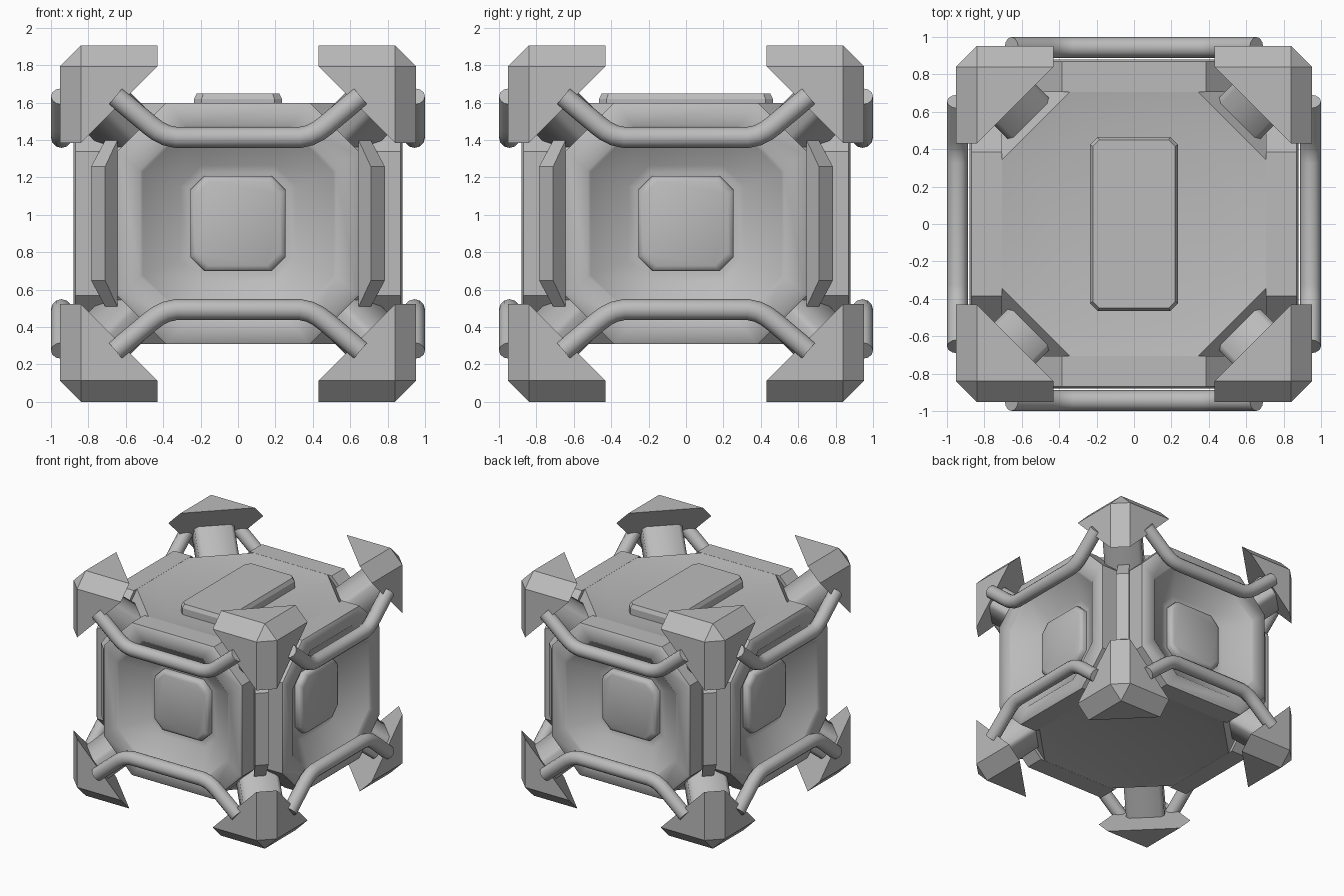
import bpy, bmesh, math
from itertools import permutations, product
from mathutils import Matrix, Vector

cube = bpy.data.objects.get("Cube")
if cube:
    bpy.data.objects.remove(cube)

MID = 0.953  # height of the centre
grey = bpy.data.materials.new("plain grey")
grey.use_nodes = True
grey.diffuse_color = (0.5, 0.5, 0.5, 1)
grey.node_tree.nodes["Principled BSDF"].inputs["Base Color"].default_value = (0.5, 0.5, 0.5, 1)


def finish(obj, smooth=None):
    obj.data.materials.append(grey)
    obj.matrix_world = Matrix.Translation((0, 0, MID))
    if smooth:
        bpy.ops.object.select_all(action='DESELECT')
        obj.select_set(True)
        bpy.context.view_layer.objects.active = obj
        bpy.ops.object.shade_smooth_by_angle(angle=math.radians(smooth))


def to_object(name, bm, smooth=None):
    bmesh.ops.recalc_face_normals(bm, faces=bm.faces)
    mesh = bpy.data.meshes.new(name)
    bm.to_mesh(mesh)
    bm.free()
    obj = bpy.data.objects.new(name, mesh)
    bpy.context.collection.objects.link(obj)
    finish(obj, smooth)


def hull(points):
    bm = bmesh.new()
    for p in points:
        bm.verts.new(p)
    bmesh.ops.convex_hull(bm, input=bm.verts)
    bmesh.ops.dissolve_limit(bm, angle_limit=0.01, verts=bm.verts, edges=bm.edges)
    return bm


def outline(hx, hy, cut):
    """Rectangle outline with chamfered corners."""
    return [(hx, cut - hy), (hx, hy - cut), (hx - cut, hy), (cut - hx, hy),
            (-hx, hy - cut), (-hx, cut - hy), (cut - hx, -hy), (hx - cut, -hy)]


def loft(rings, matrix):
    """Bridge chamfered rings (half width, half height, cut, level), closing both ends."""
    bm = bmesh.new()
    loops = [[bm.verts.new(matrix @ Vector((x, y, level))) for x, y in outline(hx, hy, cut)]
             for hx, hy, cut, level in rings]
    for a, b in zip(loops, loops[1:]):
        for i in range(8):
            j = (i + 1) % 8
            bm.faces.new((a[i], a[j], b[j], b[i]))
    bm.faces.new(loops[0])
    bm.faces.new(loops[-1])
    return bm


# Core block with cut corners and shallow dishes above and below
half, flat, cut_sum = 0.71, 0.645, 1.695
low = cut_sum - 2 * half
inner = cut_sum - half - flat
points = []
for sx, sy, sz in product((-1, 1), repeat=3):
    for x, y, z in ((half, half, low), (half, inner, flat), (inner, half, flat)):
        points.append((sx * x, sy * y, sz * z))
core = hull(points)
core.normal_update()
ends = [f for f in core.faces if abs(f.normal.z) > 0.99]
bmesh.ops.inset_individual(core, faces=ends, thickness=0.2, depth=-0.035)
to_object("core", core, 35)

# Beams along the upright edges, with a groove on each flank
for k, (sx, sy) in enumerate(product((-1, 1), repeat=2)):
    section = ((0.71, 0.645), (0.785, 0.71), (0.71, 0.785), (0.645, 0.71))
    beam = hull([(sx * x, sy * y, s * (1.8 - x - y)) for x, y in section for s in (-1, 1)])
    to_object(f"edge_beam_{k}", beam)

# Dished frame, raised pad and two guard rails on every side
frame_rings = [(0.645, 0.645, 0.26, 0.705), (0.645, 0.645, 0.26, 0.87),
               (0.635, 0.635, 0.265, 0.88), (0.525, 0.525, 0.24, 0.88), (0.51, 0.51, 0.235, 0.865),
               (0.31, 0.31, 0.11, 0.725), (0.27, 0.27, 0.08, 0.715)]
pad_rings = [(0.255, 0.255, 0.075, 0.7), (0.255, 0.255, 0.075, 0.745),
             (0.247, 0.247, 0.075, 0.762), (0.225, 0.225, 0.07, 0.772)]
rail_half = [(0.655, 0.68), (0.47, 0.525), (0.43, 0.495), (0.385, 0.472), (0.33, 0.46)]
rail_path = [(-x, z) for x, z in rail_half] + rail_half[::-1]
for k, side in enumerate(("front", "left", "back", "right")):
    turn = Matrix.Rotation(k * math.pi / 2, 4, 'Z')
    upright = turn @ Matrix.Rotation(math.pi / 2, 4, 'X')
    to_object(side + "_frame", loft(frame_rings, upright), 42)
    to_object(side + "_pad", loft(pad_rings, upright), 50)
    for level, s in (("upper", 1), ("lower", -1)):
        curve = bpy.data.curves.new("rail", 'CURVE')
        curve.dimensions = '3D'
        curve.bevel_depth = 0.056
        curve.bevel_resolution = 4
        curve.use_fill_caps = True
        spline = curve.splines.new('POLY')
        spline.points.add(len(rail_path) - 1)
        for point, (x, z) in zip(spline.points, rail_path):
            point.co = (*(turn @ Vector((x, -0.944, s * z))), 1)
        temp = bpy.data.objects.new("rail_curve", curve)
        bpy.context.collection.objects.link(temp)
        bpy.context.view_layer.update()
        mesh = bpy.data.meshes.new_from_object(
            temp.evaluated_get(bpy.context.evaluated_depsgraph_get()))
        bpy.data.objects.remove(temp)
        mesh.materials.clear()
        rail = bpy.data.objects.new(f"{side}_{level}_rail", mesh)
        bpy.context.collection.objects.link(rail)
        finish(rail, 40)

# Hatch on top
hatch = [(0.235, 0.465, 0.04, 0.58), (0.235, 0.465, 0.04, 0.665), (0.22, 0.45, 0.035, 0.695)]
to_object("top_hatch", loft(hatch, Matrix.Identity(4)))

# Corner guards, each on a stubby chamfered post set slightly towards the middle height
guard = set(permutations((0.953, 0.84, 0.84))) | set(permutations((0.953, 0.84, 0.43)))
axis = Vector((1, 1, 1)).normalized()
across = Vector((1, -1, 0)).normalized()
frame = Matrix((across, axis.cross(across), axis)).transposed().to_4x4()
post_rings = [(0.156, 0.11, 0.03, 0.9), (0.156, 0.11, 0.03, 1.32)]
shift = Matrix.Translation((0.03, 0.03, -0.07))
for k, signs in enumerate(product((-1, 1), repeat=3)):
    flip = Matrix.Diagonal((*signs, 1))
    to_object(f"corner_guard_{k}", hull([flip @ Vector(p) for p in guard]))
    to_object(f"corner_post_{k}", loft(post_rings, flip @ shift @ frame), 50)
